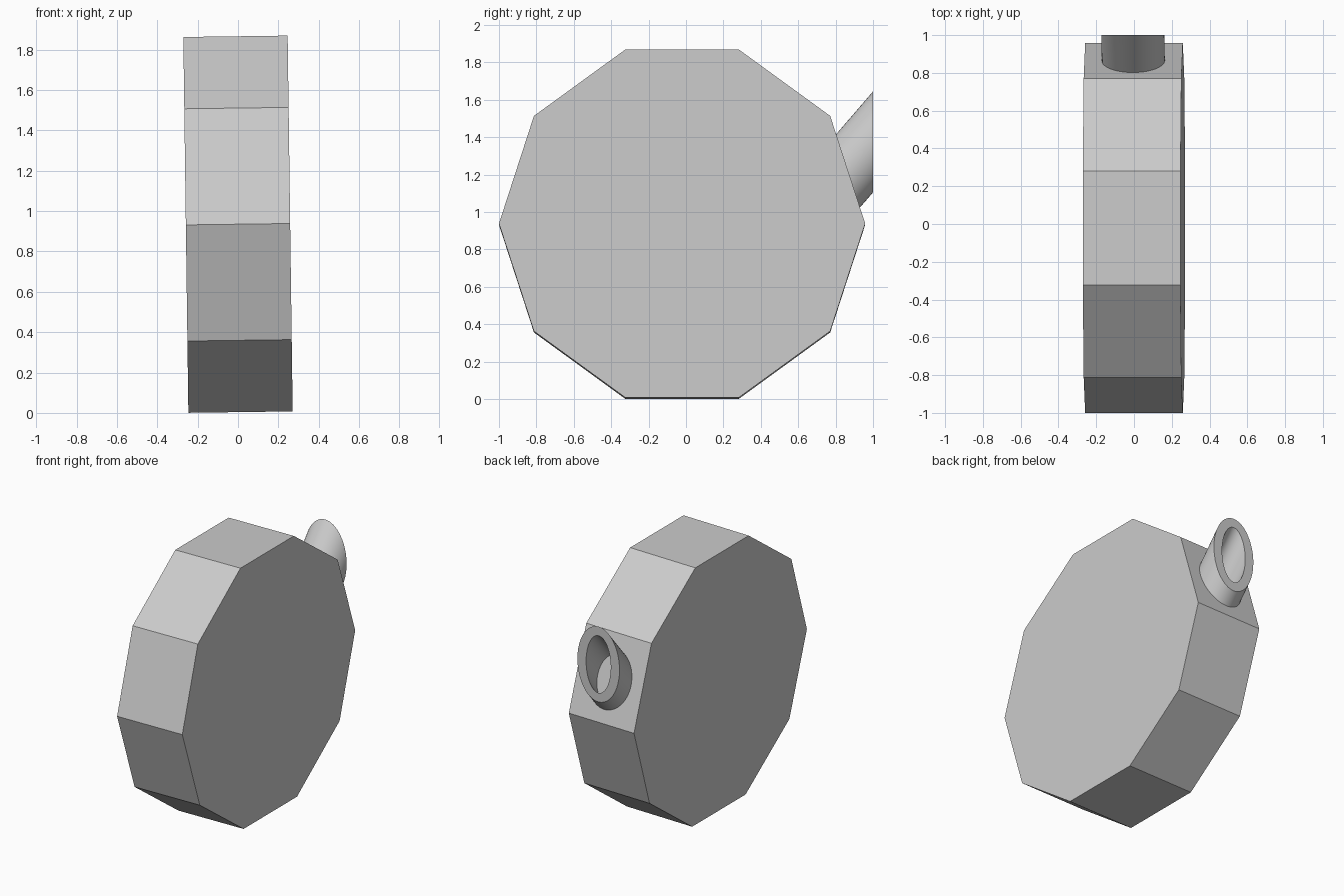
import bpy, bmesh
from math import sin, cos, pi
from mathutils import Matrix

if "Cube" in bpy.data.objects:
    bpy.data.objects.remove(bpy.data.objects["Cube"])

CENTRE = Matrix.Translation((0, -0.021, 0.935))
TILT = CENTRE @ Matrix.Rotation(-0.0134, 4, 'Y') @ CENTRE.inverted()


def finish(name, bm):
    bmesh.ops.transform(bm, matrix=TILT, verts=bm.verts)
    bmesh.ops.recalc_face_normals(bm, faces=bm.faces)
    mesh = bpy.data.meshes.new(name)
    bm.to_mesh(mesh)
    bm.free()
    obj = bpy.data.objects.new(name, mesh)
    bpy.context.collection.objects.link(obj)
    return obj


# Ten-sided flask body, lying along x with a flat facet at the bottom
bm = bmesh.new()
bmesh.ops.create_cone(bm, cap_ends=True, segments=10, radius1=0.979,
                      radius2=0.979, depth=0.517)
bmesh.ops.rotate(bm, verts=bm.verts, matrix=Matrix.Rotation(pi / 2, 3, 'Y'))
# Put corners on the y axis whatever the starting angle
top = max(v.co.z for v in bm.verts)
if top > 0.95:
    bmesh.ops.rotate(bm, verts=bm.verts, matrix=Matrix.Rotation(pi / 10, 3, 'X'))
bmesh.ops.transform(bm, matrix=CENTRE, verts=bm.verts)
finish("flask_body", bm)

# Slanted hollow spout, cut off vertically at its mouth
SEGMENTS, MOUTH_Y, MOUTH_Z, SLOPE, ROOT = 48, 1.0, 1.375, 1.16, 0.25
bm = bmesh.new()


def ring(rx, rz, back):
    return [bm.verts.new((rx * cos(2 * pi * i / SEGMENTS), MOUTH_Y - back,
                          MOUTH_Z - back * SLOPE + rz * sin(2 * pi * i / SEGMENTS)))
            for i in range(SEGMENTS)]


rings = [ring(0.167, 0.27, ROOT), ring(0.167, 0.27, 0),
         ring(0.098, 0.205, 0), ring(0.098, 0.205, ROOT)]
for k in range(4):
    a, b = rings[k], rings[(k + 1) % 4]
    for i in range(SEGMENTS):
        j = (i + 1) % SEGMENTS
        bm.faces.new((a[i], a[j], b[j], b[i]))
spout = finish("spout", bm)

# Smooth walls with a crisp rim
bpy.ops.object.select_all(action='DESELECT')
spout.select_set(True)
bpy.context.view_layer.objects.active = spout
bpy.ops.object.shade_smooth_by_angle()
